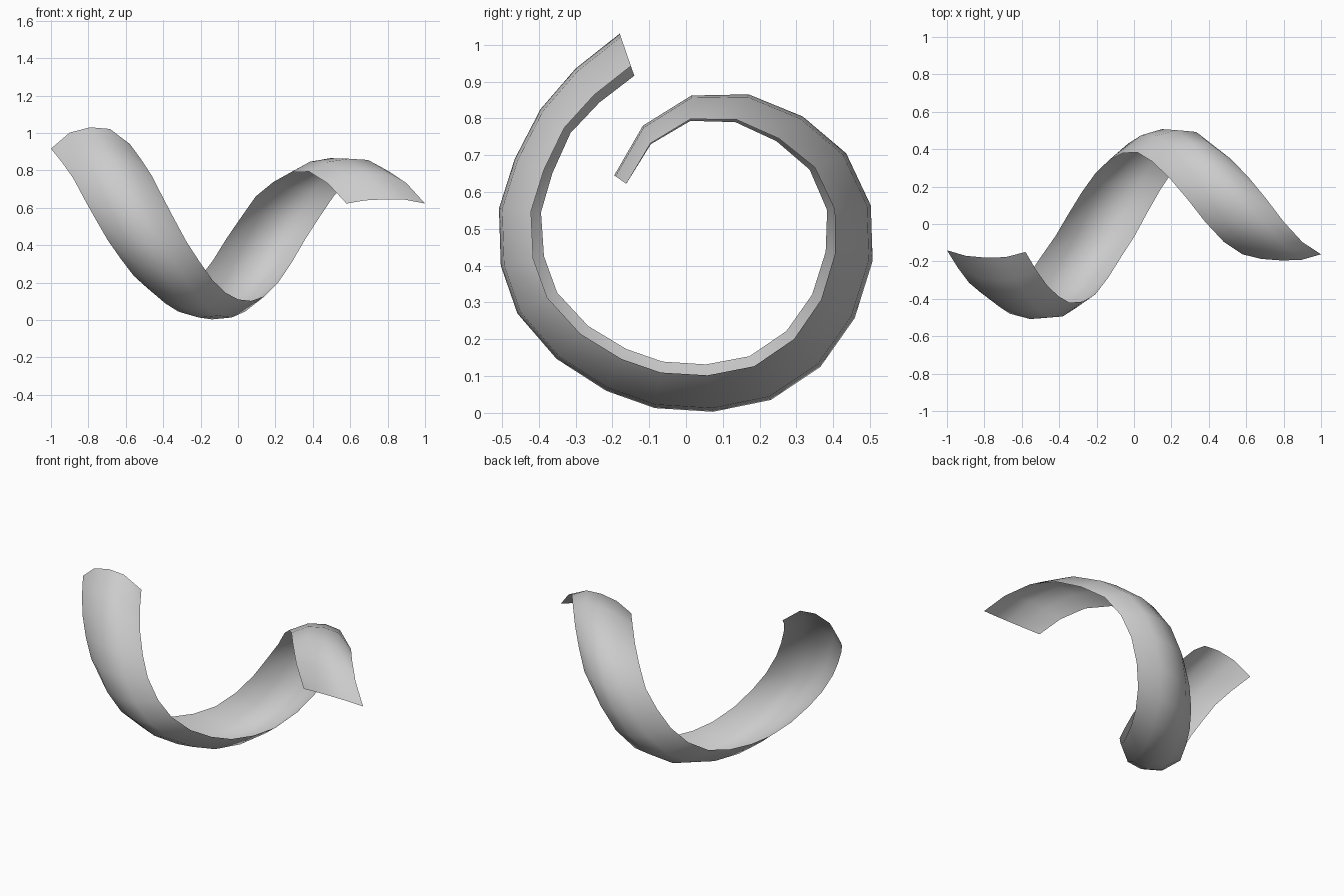
import bpy, bmesh

if "Cube" in bpy.data.objects:
    bpy.data.objects.remove(bpy.data.objects["Cube"])

# Crest of the ribbon seen from the right: (y, z) per cross-section
crest = [(-.18, 1.03), (-.30, .935), (-.395, .825), (-.465, .69), (-.508, .555),
         (-.503, .40), (-.458, .27), (-.352, .147), (-.217, .06), (-.085, .013),
         (.073, .003), (.23, .035), (.365, .125), (.458, .257), (.507, .413),
         (.502, .563), (.435, .705), (.317, .805), (.17, .865), (.015, .862),
         (-.117, .78), (-.195, .645)]

# Keys along the ribbon: (section index, value)
advance = [(0, -.79), (4, -.555), (10, -.14), (14, .15), (16, .305), (19, .59), (21, .79)]
left_dip = [(0, .121), (2, .104), (5, .12), (12, .134), (14, .13), (17, .098), (21, .04)]
right_dip = [(0, .093), (2, .082), (5, .09), (12, .104), (14, .104), (17, .088), (21, .04)]

# Cross-section: (x offset, share of edge dip)
section = [(-.21, 1), (-.11, .25), (0, 0), (.105, .1), (.21, 1)]
AXIS_Y, AXIS_Z = 0, .51


def interp(keys, t):
    for (a, va), (b, vb) in zip(keys, keys[1:]):
        if t <= b:
            return va + (vb - va) * (t - a) / (b - a)
    return keys[-1][1]


# Curved ribbon, swept around the x axis
bm = bmesh.new()
rings = []
for i, (y, z) in enumerate(crest):
    dy, dz = AXIS_Y - y, AXIS_Z - z
    length = (dy * dy + dz * dz) ** .5
    ring = []
    for off, share in section:
        dip = share * interp(left_dip if off < 0 else right_dip, i) / length
        ring.append(bm.verts.new((interp(advance, i) + off, y + dy * dip, z + dz * dip)))
    rings.append(ring)
for r, s in zip(rings, rings[1:]):
    for j in range(len(section) - 1):
        bm.faces.new((r[j], s[j], s[j + 1], r[j + 1])).smooth = True

mesh = bpy.data.meshes.new("ribbon")
bm.to_mesh(mesh)
bm.free()
bpy.context.collection.objects.link(bpy.data.objects.new("spiral_ribbon", mesh))
